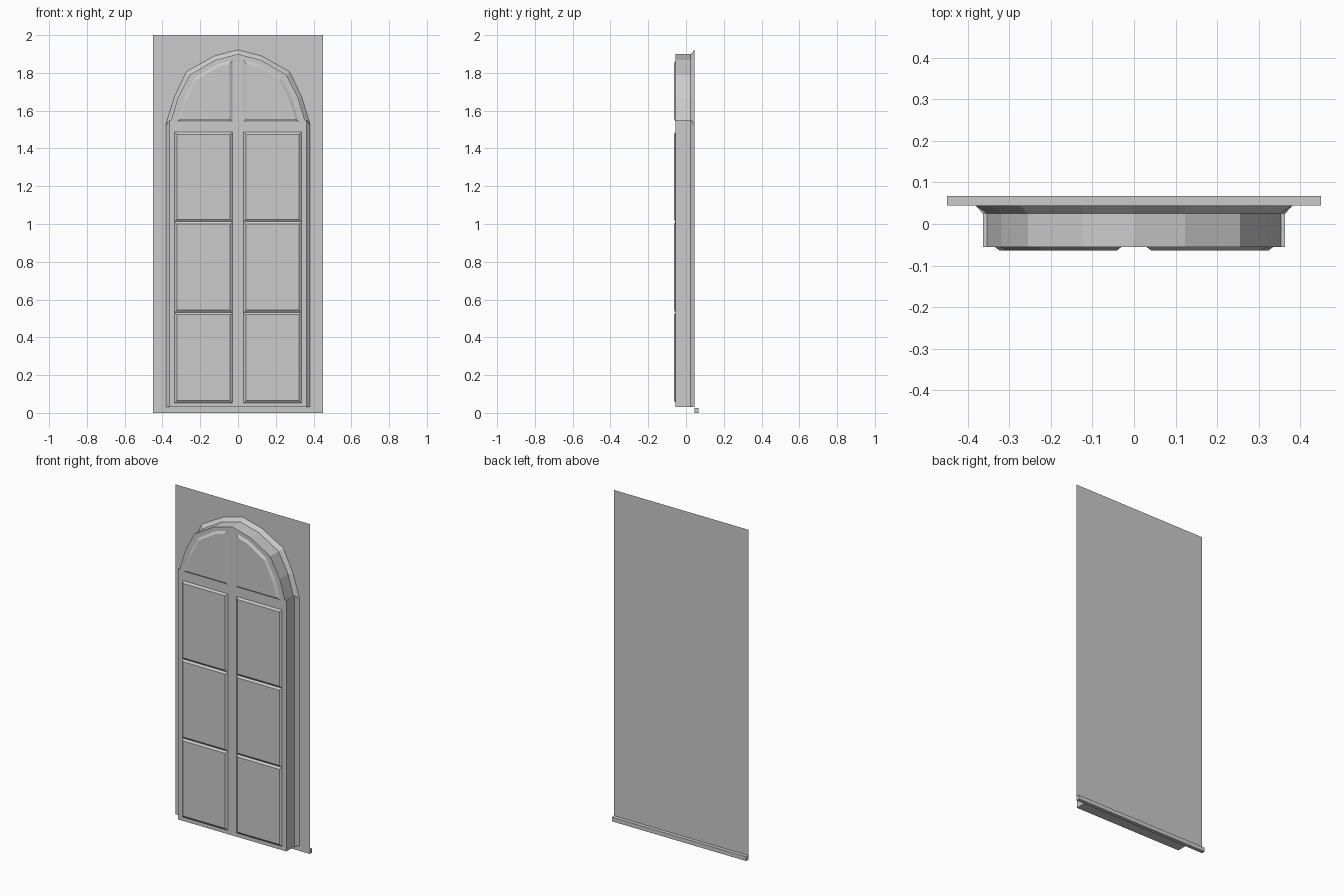
import bpy, bmesh

if "Cube" in bpy.data.objects:
    bpy.data.objects.remove(bpy.data.objects["Cube"])

BACK, STEP, FRONT = 0.045, 0.025, -0.055   # depth layers along y


def make_object(name, bm):
    mesh = bpy.data.meshes.new(name)
    bm.to_mesh(mesh)
    bm.free()
    obj = bpy.data.objects.new(name, mesh)
    bpy.context.collection.objects.link(obj)
    return obj


def symmetric(right_half):
    """Right side points (bottom to top centre) -> full counter-clockwise outline."""
    return right_half + [(-x, z) for x, z in reversed(right_half) if x > 0]


def loft(name, layers):
    """Bridge (outline, y) layers of equal length and cap the last one."""
    bm = bmesh.new()
    rings = [[bm.verts.new((x, y, z)) for x, z in pts] for pts, y in layers]
    for a, b in zip(rings, rings[1:]):
        for i in range(len(a)):
            j = (i + 1) % len(a)
            bm.faces.new((a[i], a[j], b[j], b[i]))
    bm.faces.new(rings[-1])
    return make_object(name, bm)


def raised_panel(name, pts, bevel=0.014, height=0.009):
    """Chamfered panel on the door front, mirrored to the other side."""
    bm = bmesh.new()
    face = bm.faces.new([bm.verts.new((x, FRONT, z)) for x, z in pts])
    bm.normal_update()
    bmesh.ops.inset_region(bm, faces=[face], thickness=bevel, depth=height,
                           use_even_offset=True, use_boundary=True)
    obj = make_object(name, bm)
    obj.modifiers.new("mirror", 'MIRROR').use_axis[0] = True
    return obj


# flat wall sheet behind the door
bm = bmesh.new()
bm.faces.new([bm.verts.new(p) for p in ((-0.45, BACK, 0), (0.45, BACK, 0),
                                        (0.45, BACK, 2), (-0.45, BACK, 2))])
make_object("back_sheet", bm)

# thin sill strip along the back bottom edge
bpy.ops.mesh.primitive_cube_add(size=1, location=(0, 0.056, 0.0125))
sill = bpy.context.object
sill.name = "bottom_strip"
sill.dimensions = (0.9, 0.022, 0.025)

# door body: sloped moulding, then straight sides, with a small ledge under the arch
outer = symmetric([(0.382, 0.03), (0.382, 1.52), (0.380, 1.535), (0.338, 1.67),
                   (0.274, 1.806), (0.127, 1.889), (0, 1.922)])
inner = symmetric([(0.363, 0.03), (0.363, 1.55), (0.353, 1.55), (0.318, 1.67),
                   (0.255, 1.79), (0.122, 1.868), (0, 1.9)])
loft("door_body", [(outer, BACK), (inner, STEP), (inner, FRONT)])

# rectangular raised panels, three rows
X0, X1 = 0.03, 0.335
for i, (z0, z1) in enumerate([(0.053, 0.532), (0.532, 1.012), (1.012, 1.487)]):
    raised_panel(f"panel_row_{i + 1}", [(X0, z0), (X1, z0), (X1, z1), (X0, z1)],
                 bevel=0.012)

# arched panels at the top
raised_panel("arch_panel", [(X0, 1.543), (0.322, 1.543), (0.287, 1.66),
                            (0.230, 1.772), (0.112, 1.845), (X0, 1.868)])
